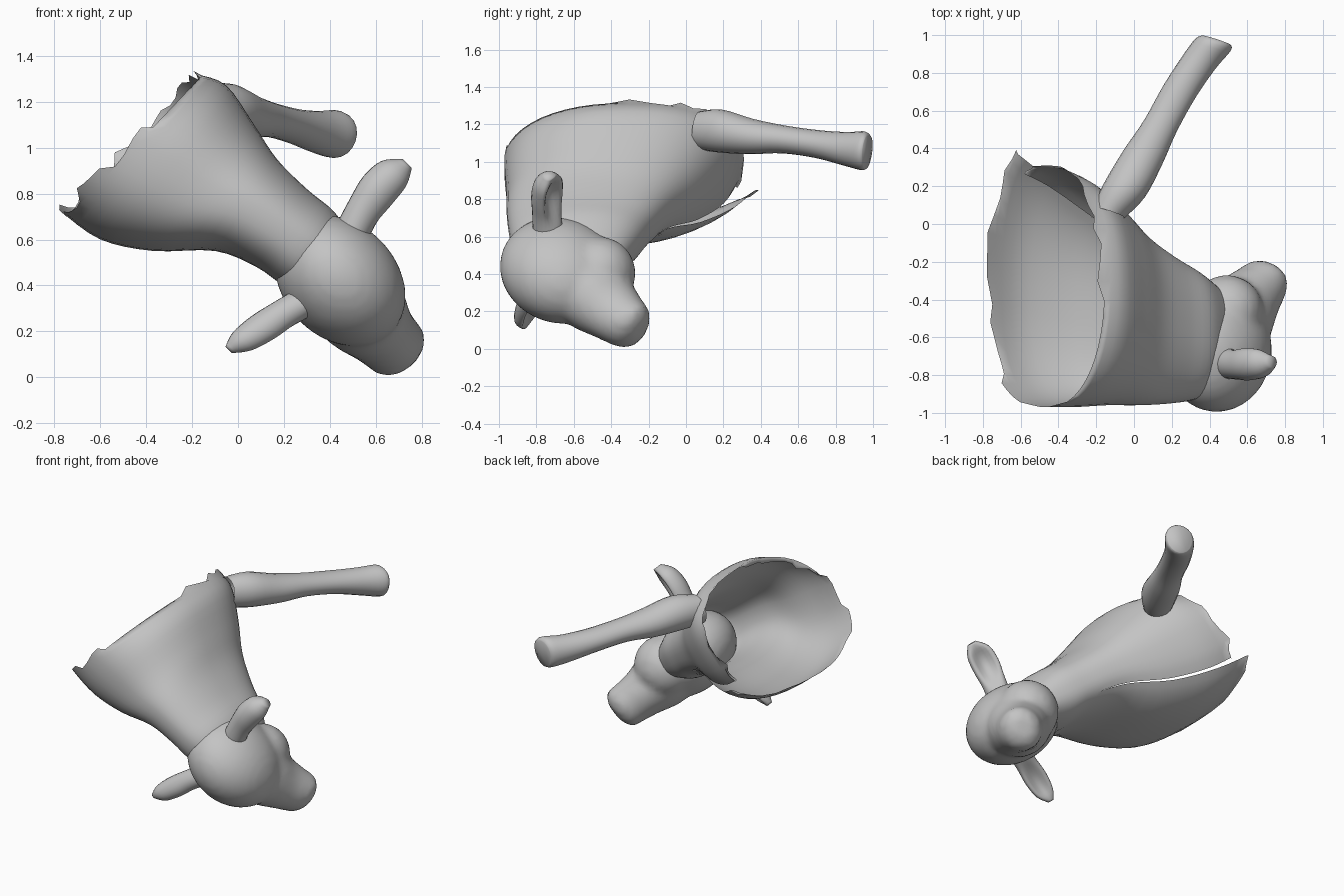
import bpy, bmesh, math, random
from mathutils import Vector as V

if "Cube" in bpy.data.objects:
    bpy.data.objects.remove(bpy.data.objects["Cube"])

random.seed(4)
grey = bpy.data.materials.new("soft grey")
grey.diffuse_color = (0.55, 0.55, 0.55, 1)
grey.use_nodes = True
grey.node_tree.nodes["Principled BSDF"].inputs["Base Color"].default_value = grey.diffuse_color


def spline(keys, t):
    """Smooth interpolation through a list of equal-length tuples."""
    i = min(int(t), len(keys) - 2)
    f = t - i
    p1, p2 = keys[i], keys[i + 1]
    p0, p3 = keys[max(i - 1, 0)], keys[min(i + 2, len(keys) - 1)]
    return [0.5 * (2 * b + (c - a) * f + (2 * a - 5 * b + 4 * c - d) * f * f
                   + (3 * b - a - 3 * c + d) * f ** 3)
            for a, b, c, d in zip(p0, p1, p2, p3)]


def loft(name, rings, closed=True, caps=(False, False)):
    bm = bmesh.new()
    rows = [[bm.verts.new(p) for p in r] for r in rings]
    n = len(rows[0])
    for a, b in zip(rows, rows[1:]):
        for j in range(n if closed else n - 1):
            k = (j + 1) % n
            bm.faces.new((a[j], a[k], b[k], b[j]))
    for cap, row in zip(caps, (rows[0], rows[-1])):
        if cap:
            bm.faces.new(row)
    bmesh.ops.remove_doubles(bm, verts=bm.verts, dist=0.0005)
    bmesh.ops.recalc_face_normals(bm, faces=bm.faces)
    return finish(name, bm)


def finish(name, bm):
    me = bpy.data.meshes.new(name)
    bm.to_mesh(me)
    bm.free()
    ob = bpy.data.objects.new(name, me)
    bpy.context.collection.objects.link(ob)
    me.materials.append(grey)
    for p in me.polygons:
        p.use_smooth = True
    return ob


def tube(name, keys, u, v, steps=4, n=20, caps=(True, True), dent=None):
    """Elliptical tube; keys are x, y, z, radius along u, radius along v."""
    rings = []
    total = (len(keys) - 1) * steps
    for s in range(total + 1):
        x, y, z, ru, rv = spline(keys, s / steps)
        ring = []
        for j in range(n):
            a = 2 * math.pi * j / n
            c, q = math.cos(a), math.sin(a)
            if dent:
                q -= dent(s / total) * max(0, q) ** 3
            ring.append(V((x, y, z)) + u * ru * c + v * rv * q)
        rings.append(ring)
    return loft(name, rings, caps=caps)


# Torso and neck: top x,z / bottom x,z / y min / y max / slit angle / flap length
torso_keys = [
    (-0.18, 1.32, -0.77, 0.72, -0.97, 0.31, 6, 0.17),
    (-0.05, 1.27, -0.60, 0.60, -0.97, 0.24, 4, 0.09),
    (0.07, 1.10, -0.37, 0.55, -0.96, 0.10, 3, 0.03),
    (0.17, 0.95, -0.10, 0.55, -0.96, -0.06, 1, 0.0),
    (0.30, 0.82, 0.08, 0.48, -0.95, -0.17, 0, 0.0),
    (0.42, 0.72, 0.20, 0.40, -0.93, -0.245, 0, 0.0),
    (0.49, 0.61, 0.33, 0.36, -0.88, -0.32, 0, 0.0),
]
rings = []
N = 48
for s in range((len(torso_keys) - 1) * 4 + 1):
    tx, tz, bx, bz, y0, y1, gap, flap = spline(torso_keys, s / 4)
    mid, half = V(((tx + bx) / 2, 0, (tz + bz) / 2)), V(((tx - bx) / 2, 0, (tz - bz) / 2))
    ring = []
    for j in range(N + 1):
        a = math.radians(117 + max(gap, 0) * 0.4 + (360 - 1.4 * max(gap, 0)) * j / N)
        c, q = math.cos(a), math.sin(a)
        e = 0.8 if c < 0 or q > 0 else 0.95
        c2 = math.copysign(abs(c) ** e, c)
        q2 = math.copysign(abs(q) ** e, q)
        p = mid + half * c2
        p.y = (y0 + y1) / 2 + (y1 - y0) / 2 * q2
        if c < 0 and q > 0 and j < N / 2:
            p.y += flap * q                      # longer lower flap
            p.z += 0.12 * flap * q
        if s == 0:                               # torn rim
            r = random.uniform(-0.03, 0.02)
            if c > 0.3 and q < 0:
                r -= 0.04
            p += V((-r, 0, r))
        ring.append(p)
    rings.append(ring)
loft("torso_and_neck", rings, closed=False)

# Head frame: nose direction, ear-to-ear direction, forehead direction
nose = V((0.42, 0.76, -0.50)).normalized()
across = V((0.66, 0, 0.75))
across = (across - nose * across.dot(nose)).normalized()
brow = nose.cross(across).normalized()
if brow.y > 0:
    brow = -brow

# Head: skull, jaw and muzzle fused into one smooth form
head = tube("head", [
    (0.47, -0.60, 0.39, 0.21, 0.23),
    (0.54, -0.49, 0.29, 0.20, 0.215),
    (0.61, -0.39, 0.205, 0.16, 0.18),
    (0.67, -0.32, 0.145, 0.145, 0.145),
    (0.70, -0.27, 0.115, 0.135, 0.115),
    (0.715, -0.235, 0.10, 0.07, 0.06)], across, brow)
bm = bmesh.new()
bm.from_mesh(head.data)
for centre, rx, rb, rn in (((0.445, -0.675, 0.42), 0.25, 0.31, 0.33),
                           ((0.49, -0.46, 0.405), 0.20, 0.19, 0.19)):
    ball = bmesh.ops.create_uvsphere(bm, u_segments=32, v_segments=20, radius=1)["verts"]
    for v in ball:
        v.co = V(centre) + across * v.co.x * rx + brow * v.co.y * rb + nose * v.co.z * rn
bmesh.ops.recalc_face_normals(bm, faces=bm.faces)
bm.to_mesh(head.data)
bm.free()
fuse = head.modifiers.new("fuse", "REMESH")
fuse.mode = "VOXEL"
fuse.voxel_size = 0.025
fuse.use_smooth_shade = True
relax = head.modifiers.new("relax", "SMOOTH")
relax.iterations = 5

# Ears: cupped toward the nose
cup = lambda t: 1.1 * math.sin(math.pi * min(1, max(0, t * 1.15 - 0.15)))
tube("upper_ear", [
    (0.49, -0.74, 0.62, 0.08, 0.08),
    (0.545, -0.74, 0.72, 0.08, 0.085),
    (0.61, -0.735, 0.81, 0.09, 0.095),
    (0.68, -0.73, 0.885, 0.08, 0.08),
    (0.735, -0.73, 0.93, 0.03, 0.03)], brow, nose, dent=cup)
tube("lower_ear", [
    (0.29, -0.80, 0.33, 0.07, 0.065),
    (0.20, -0.82, 0.275, 0.07, 0.07),
    (0.11, -0.84, 0.215, 0.075, 0.07),
    (0.02, -0.86, 0.155, 0.06, 0.058),
    (-0.04, -0.87, 0.12, 0.02, 0.02)], brow, nose, dent=cup)

# Front leg with a flat, slightly cleft hoof
side = V((0.95, -0.31, 0))
up = V((0.05, 0.1, 1)).normalized()
tube("front_leg", [
    (-0.135, 0.06, 1.17, 0.09, 0.10),
    (-0.05, 0.18, 1.165, 0.115, 0.115),
    (0.045, 0.35, 1.135, 0.11, 0.095),
    (0.14, 0.52, 1.12, 0.092, 0.075),
    (0.24, 0.70, 1.095, 0.092, 0.075),
    (0.34, 0.85, 1.07, 0.095, 0.09),
    (0.415, 0.945, 1.06, 0.10, 0.105),
    (0.435, 0.97, 1.06, 0.085, 0.10)], side, up, caps=(False, True),
    dent=lambda t: 0.2 * max(0, t - 0.85) / 0.15)
